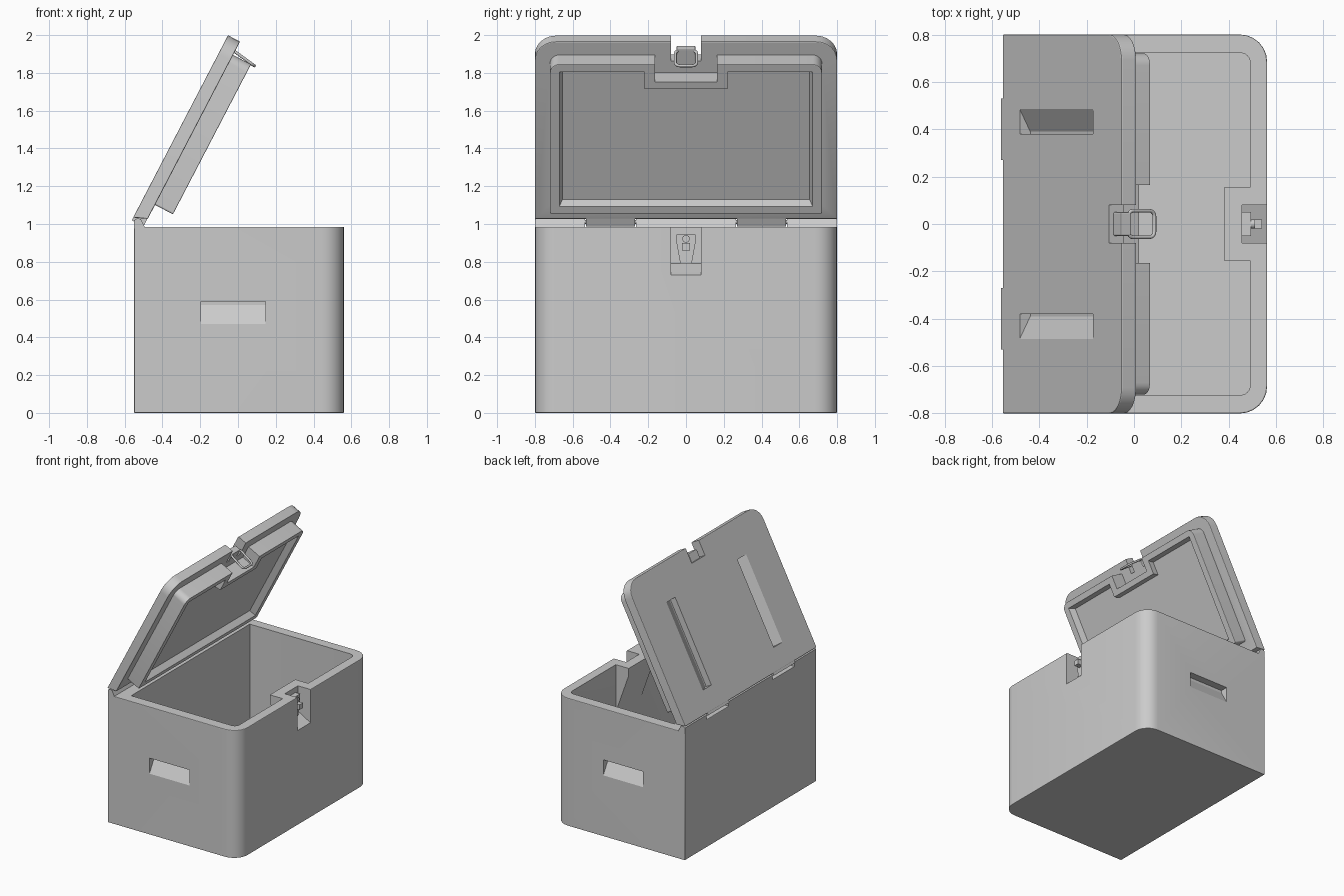
import bpy, bmesh
from math import sin, cos, pi, radians
from mathutils import Matrix

if "Cube" in bpy.data.objects:
    bpy.data.objects.remove(bpy.data.objects["Cube"])


def prism(name, pts, axis, lo, hi):
    """Extrude a closed 2D profile along one axis."""
    place = {'x': lambda a, b, h: (h, a, b),
             'y': lambda a, b, h: (a, h, b),
             'z': lambda a, b, h: (a, b, h)}[axis]
    bm = bmesh.new()
    low = [bm.verts.new(place(a, b, lo)) for a, b in pts]
    top = [bm.verts.new(place(a, b, hi)) for a, b in pts]
    n = len(pts)
    bm.faces.new(low)
    bm.faces.new(top)
    for i in range(n):
        j = (i + 1) % n
        bm.faces.new((low[i], low[j], top[j], top[i]))
    bmesh.ops.recalc_face_normals(bm, faces=bm.faces)
    me = bpy.data.meshes.new(name)
    bm.to_mesh(me)
    bm.free()
    ob = bpy.data.objects.new(name, me)
    bpy.context.collection.objects.link(ob)
    return ob


def block(name, x0, x1, y0, y1, z0, z1):
    return prism(name, [(x0, y0), (x1, y0), (x1, y1), (x0, y1)], 'z', z0, z1)


def outline(x0, x1, w, r_back, r_front, seg=6):
    """Rectangle of half width w with rounded corners (front is +x)."""
    pts = []
    for cx, cy, r, a0 in ((x1, w, r_front, 0), (x0, w, r_back, 90),
                          (x0, -w, r_back, 180), (x1, -w, r_front, 270)):
        sx, sy = (1 if cx == x1 else -1), (1 if cy > 0 else -1)
        if r == 0:
            pts.append((cx, cy))
            continue
        for i in range(seg + 1):
            a = radians(a0 + 90 * i / seg)
            pts.append((cx - sx * r + r * cos(a), cy - sy * r + r * sin(a)))
    return pts


def apply(ob, mod):
    bpy.context.view_layer.objects.active = ob
    bpy.ops.object.modifier_apply(modifier=mod.name)


def boolean(ob, other, op='DIFFERENCE'):
    mod = ob.modifiers.new('bool', 'BOOLEAN')
    mod.operation, mod.object, mod.solver = op, other, 'EXACT'
    apply(ob, mod)
    bpy.data.objects.remove(other, do_unlink=True)


def bevel(ob, width):
    mod = ob.modifiers.new('bevel', 'BEVEL')
    mod.width, mod.segments, mod.limit_method = width, 2, 'ANGLE'
    mod.angle_limit = radians(40)
    apply(ob, mod)


def smooth(ob, angle=20):
    bpy.ops.object.select_all(action='DESELECT')
    ob.select_set(True)
    bpy.context.view_layer.objects.active = ob
    bpy.ops.object.shade_smooth_by_angle(angle=radians(angle))


# Box shell with a rounded front and square back
TOP = 0.985
box = prism('box_body', outline(-0.55, 0.562, 0.8, 0, 0.115), 'z', 0, TOP)
bevel(box, 0.005)
boolean(box, prism('cavity', outline(-0.405, 0.49, 0.722, 0, 0.04), 'z', 0.08, 1.2))

# Inner housing behind the latch, tapering into the wall
boolean(box, prism('housing', [(0.38, TOP), (0.52, TOP), (0.52, 0.55), (0.49, 0.62),
                               (0.38, 0.93)], 'y', -0.155, 0.155), 'UNION')
# Latch notch with a sloped floor
boolean(box, prism('notch', [(0.455, 1.1), (0.7, 1.1), (0.7, 0.653), (0.56, 0.73),
                             (0.455, 0.79)], 'y', -0.08, 0.08))
# Wedge hand grips on both ends
for s in (-1, 1):
    boolean(box, prism('grip', [(s * 0.82, 0.45), (s * 0.8, 0.47), (s * 0.742, 0.57),
                                (s * 0.742, 0.59), (s * 0.82, 0.59)], 'x', -0.195, 0.145))
smooth(box)

# Raised hinge ridges on the back rim and the pin through them
for i, (a, b) in enumerate(((-0.8, -0.535), (-0.265, 0.265), (0.535, 0.8))):
    prism(f'hinge_ridge_{i + 1}', [(-0.55, 0.975), (-0.55, 1.02), (-0.535, 1.03),
                                   (-0.515, 1.027), (-0.49, 0.975)], 'y', a, b)
prism('hinge_pin', [(-0.52 + 0.01 * cos(k * pi / 6), 1.01 + 0.01 * sin(k * pi / 6))
                    for k in range(12)], 'y', -0.56, 0.56)

# Catch in the box notch
prism('catch_plate', [(-0.05, 0.945), (-0.05, 0.9), (-0.03, 0.79), (0.03, 0.79),
                      (0.05, 0.9), (0.05, 0.945)], 'x', 0.45, 0.495)
block('catch_hook', 0.49, 0.54, -0.02, 0.02, 0.86, 0.9)
smooth(prism('catch_lock', [(0.02 * cos(k * pi / 8), 0.922 + 0.02 * sin(k * pi / 8))
                            for k in range(16)], 'x', 0.49, 0.51), 30)

# Lid, built flat (x runs from the hinge, +z is the outside), then swung open
lid = prism('lid', outline(0.042, 1.10, 0.8, 0, 0.11), 'z', 0, 0.072)
for v in lid.data.vertices:  # slanted hinge edge
    if v.co.x < 0.05 and v.co.z > 0.05:
        v.co.x = 0.012
bevel(lid, 0.005)
plug = prism('plug', outline(0.125, 1.02, 0.72, 0.01, 0.05), 'z', -0.107, 0.03)
bevel(plug, 0.004)
boolean(lid, plug, 'UNION')
# Hinge tabs
for s in (-1, 1):
    boolean(lid, block('tab', -0.004, 0.08, s * 0.4 - 0.13, s * 0.4 + 0.13, 0.002, 0.071),
            'UNION')
# Gap in the plug for the housing, drafted hollow underside, latch slot
boolean(lid, block('plug_gap', 0.915, 1.2, -0.165, 0.165, -0.3, 0.0))
rim = [(0.167, 0.675), (0.98, 0.675), (0.98, 0.22), (0.877, 0.22)]
rim += [(a, -b) for a, b in reversed(rim)]
hollow = prism('hollow', rim, 'z', -0.12, -0.06)
for v in hollow.data.vertices:
    if v.co.z > -0.1:
        v.co.x = 0.573 + (v.co.x - 0.573) * 0.95
        v.co.y *= 0.97
boolean(lid, hollow)
boolean(lid, block('slot', 0.985, 1.3, -0.08, 0.08, -0.3, 0.3))
# Wedge grooves on the outside
for s in (-1, 1):
    boolean(lid, prism('groove', [(s * 0.5, 0.08), (s * 0.485, 0.072), (s * 0.39, 0.022),
                                  (s * 0.38, 0.022), (s * 0.38, 0.08)], 'x', 0.17, 0.84))
smooth(lid)

# Latch mount and wire loop on the lid
mount = block('latch_mount', 0.975, 1.05, -0.05, 0.05, 0.0, 0.05)
bevel(mount, 0.006)
curve = bpy.data.curves.new('latch_loop', 'CURVE')
curve.dimensions = '3D'
curve.bevel_depth, curve.bevel_resolution = 0.008, 2
ring = outline(-0.126, 0.01, 0.056, 0.025, 0.025, 4)
spline = curve.splines.new('POLY')
spline.points.add(len(ring) - 1)
spline.use_cyclic_u = True
for p, (d, y) in zip(spline.points, ring):
    p.co = (1.04 + 0.15 * d, y, d, 1)
loop = bpy.data.objects.new('latch_loop', curve)
bpy.context.collection.objects.link(loop)

swing = Matrix.Translation((-0.497, 0, 0.99)) @ Matrix.Rotation(radians(-62.5), 4, 'Y')
for ob in (lid, mount, loop):
    ob.matrix_world = swing
